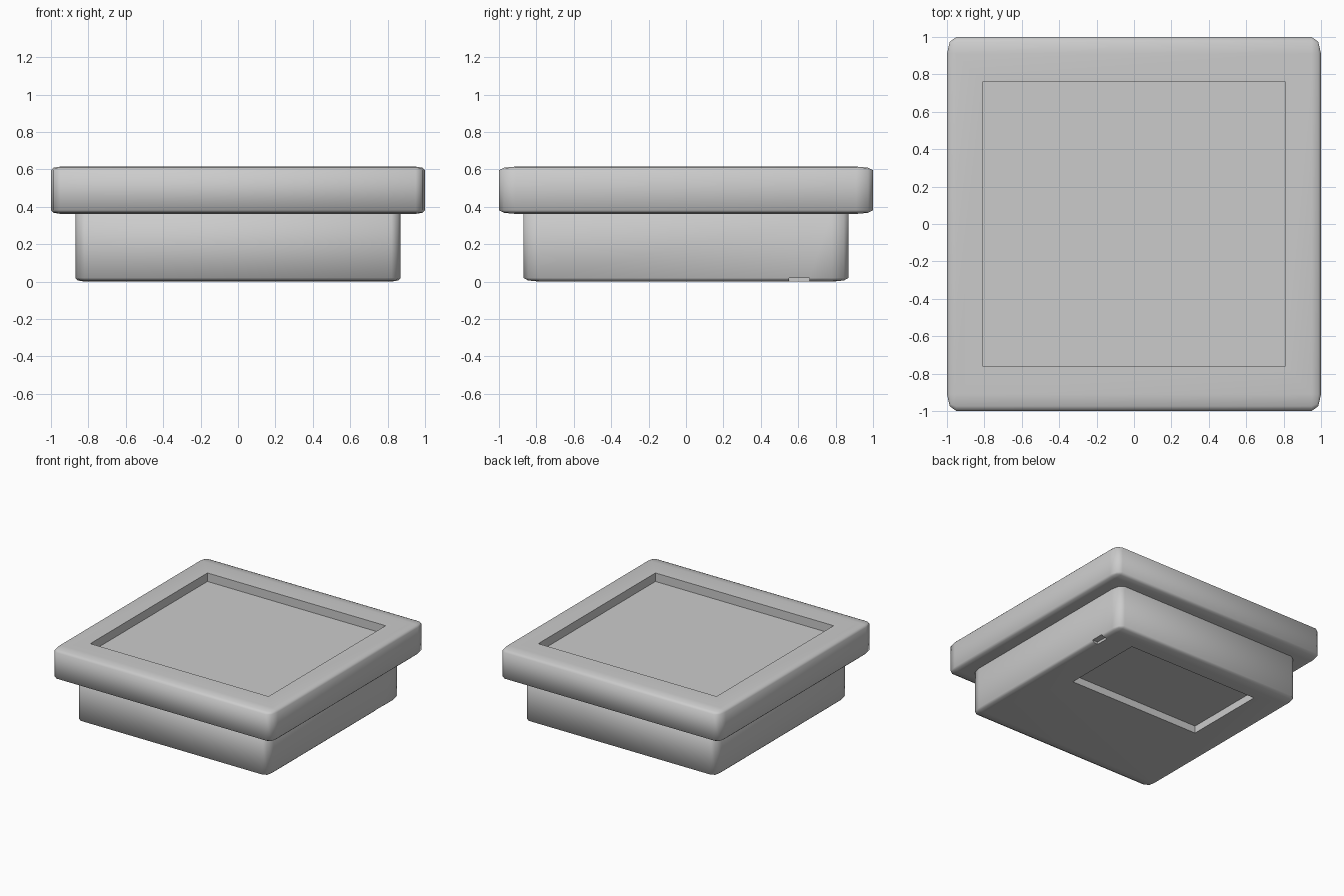
import bpy, bmesh
from mathutils import Vector

if "Cube" in bpy.data.objects:
    bpy.data.objects.remove(bpy.data.objects["Cube"])


def box(name, lo, hi, radii=None):
    """Box from corner lo to corner hi; radii gives a stretched edge rounding per axis."""
    lo, hi = Vector(lo), Vector(hi)
    size, centre = hi - lo, (lo + hi) / 2
    r = Vector(radii) if radii else Vector((1, 1, 1))
    bm = bmesh.new()
    bmesh.ops.create_cube(bm, size=1)
    bmesh.ops.scale(bm, vec=[s / k for s, k in zip(size, r)], verts=bm.verts)
    if radii:
        bmesh.ops.bevel(bm, geom=bm.edges[:], offset=1, segments=2,
                        profile=0.5, affect='EDGES')
    bmesh.ops.scale(bm, vec=r, verts=bm.verts)
    bmesh.ops.translate(bm, vec=centre, verts=bm.verts)
    bmesh.ops.recalc_face_normals(bm, faces=bm.faces)
    mesh = bpy.data.meshes.new(name)
    bm.to_mesh(mesh)
    bm.free()
    obj = bpy.data.objects.new(name, mesh)
    bpy.context.collection.objects.link(obj)
    return obj


def cut(obj, *boxes):
    """Carve rectangular pockets, then smooth the rounded edges."""
    bpy.ops.object.select_all(action='DESELECT')
    obj.select_set(True)
    bpy.context.view_layer.objects.active = obj
    for lo, hi in boxes:
        cutter = box("pocket_cutter", lo, hi)
        cutter.hide_render = True
        mod = obj.modifiers.new("pocket", 'BOOLEAN')
        mod.operation, mod.solver, mod.object = 'DIFFERENCE', 'EXACT', cutter
        bpy.ops.object.modifier_apply(modifier=mod.name)
        bpy.data.objects.remove(cutter)
    bpy.ops.object.shade_smooth_by_angle(angle=1.3)


ROUND = (0.05, 0.09, 0.02)

# Upper tray with a wide shallow recess
tray = box("upper_tray", (-1, -1, 0.362), (1, 1, 0.615), ROUND)
cut(tray, ((-0.81, -0.76, 0.545), (0.81, 0.76, 0.8)))

# Lower base with an underside compartment and a small side slot
base = box("lower_base", (-0.87, -0.87, 0), (0.87, 0.87, 0.385), ROUND)
cut(base,
    ((-0.60, 0.0, -0.2), (0.60, 0.69, 0.06)),
    ((0.82, 0.55, -0.2), (1.0, 0.66, 0.02)))
